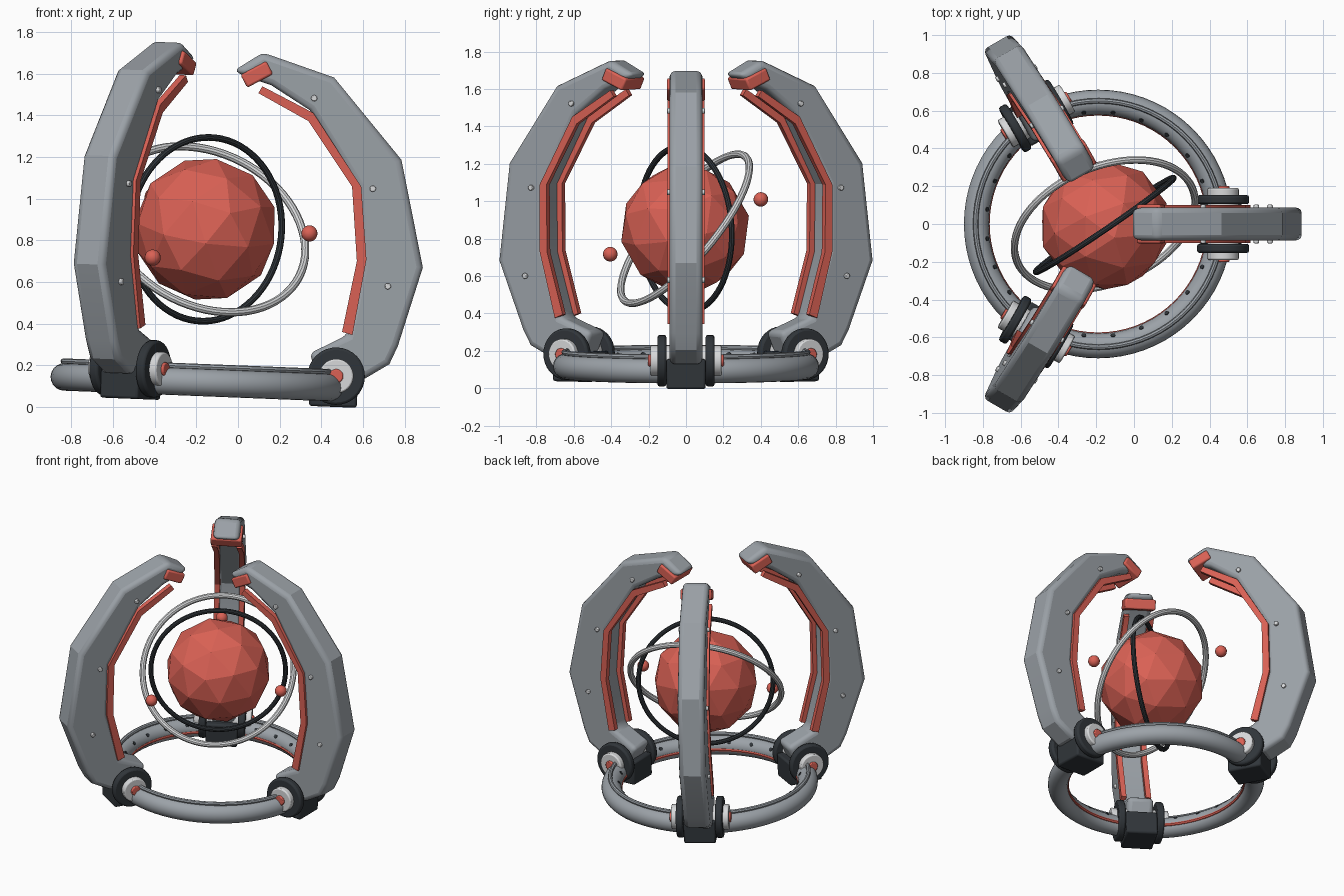
import bpy, bmesh, math
from mathutils import Matrix, Vector

if "Cube" in bpy.data.objects:
    bpy.data.objects.remove(bpy.data.objects["Cube"])


def material(name, rgb):
    m = bpy.data.materials.new(name)
    m.diffuse_color = (*rgb, 1)
    m.use_nodes = True
    m.node_tree.nodes["Principled BSDF"].inputs["Base Color"].default_value = m.diffuse_color
    return m


GREY = material("steel_grey", (0.33, 0.36, 0.39))
RED = material("coral_red", (0.70, 0.12, 0.09))
WHITE = material("pale_grey", (0.68, 0.69, 0.70))
DARK = material("charcoal", (0.03, 0.036, 0.042))


def finish(bm, name, mat, matrix=Matrix(), bevel=0, segments=2, smooth=True):
    """Turn a bmesh into an object, with optional rounded edges."""
    bmesh.ops.recalc_face_normals(bm, faces=bm.faces)
    bm.transform(matrix)
    me = bpy.data.meshes.new(name)
    bm.to_mesh(me)
    bm.free()
    me.materials.append(mat)
    ob = bpy.data.objects.new(name, me)
    bpy.context.collection.objects.link(ob)
    if bevel:
        mod = ob.modifiers.new("rounded", 'BEVEL')
        mod.width, mod.segments = bevel, segments
        mod.limit_method, mod.angle_limit = 'ANGLE', math.radians(48)
    if smooth:
        bpy.ops.object.select_all(action='DESELECT')
        ob.select_set(True)
        bpy.context.view_layer.objects.active = ob
        bpy.ops.object.shade_smooth_by_angle(angle=math.radians(30 if not bevel else 24))
    return ob


def prism(name, pts, y0, y1, mat, matrix, bevel=0, segments=2):
    """Extrude an x-z outline from y0 to y1."""
    bm = bmesh.new()
    face = bm.faces.new([bm.verts.new((x, y0, z)) for x, z in pts])
    new = bmesh.ops.extrude_face_region(bm, geom=[face])["geom"]
    bmesh.ops.translate(bm, vec=(0, y1 - y0, 0),
                        verts=[v for v in new if isinstance(v, bmesh.types.BMVert)])
    return finish(bm, name, mat, matrix, bevel, segments)


def box(name, size, mat, matrix, bevel=0):
    bm = bmesh.new()
    bmesh.ops.create_cube(bm, size=1, matrix=Matrix.Diagonal((*size, 1)))
    return finish(bm, name, mat, matrix, bevel)


def disc(name, x, z, y0, y1, r, mat, matrix, bevel=0, sides=32):
    """Cylinder along y."""
    bm = bmesh.new()
    m = Matrix.Translation((x, (y0 + y1) / 2, z)) @ Matrix.Rotation(math.pi / 2, 4, 'X')
    bmesh.ops.create_cone(bm, cap_ends=True, segments=sides, radius1=r, radius2=r,
                          depth=abs(y1 - y0), matrix=m)
    return finish(bm, name, mat, matrix, bevel)


def torus(name, major, minor, mat, matrix, n=72, k=14):
    bm = bmesh.new()
    rows = []
    for i in range(n):
        a = 2 * math.pi * i / n
        rows.append([bm.verts.new(((major + minor * math.cos(b)) * math.cos(a),
                                   (major + minor * math.cos(b)) * math.sin(a),
                                   minor * math.sin(b)))
                     for b in (2 * math.pi * j / k for j in range(k))])
    for i in range(n):
        p, q = rows[i], rows[(i + 1) % n]
        for j in range(k):
            bm.faces.new((p[j], q[j], q[(j + 1) % k], p[(j + 1) % k]))
    return finish(bm, name, mat, matrix, smooth=True)


# Slightly tilted base frame
BASE = Matrix.Translation((-0.19, 0, 0.118)) @ Matrix.Rotation(0.04, 4, 'Y')
HINGE = Vector((0.66, 0, 0.056))

# Base ring with top rail, inner glow band and recessed dots
torus("base_ring", 0.645, 0.066, GREY, BASE, 72, 20)
torus("ring_rail", 0.652, 0.014, GREY, BASE @ Matrix.Translation((0, 0, 0.075)), 72, 8)
torus("ring_inner_band", 0.587, 0.013, RED, BASE @ Matrix.Translation((0, 0, -0.01)), 72, 8)
bm = bmesh.new()
for i in range(24):
    m = (Matrix.Rotation(2 * math.pi * (i + 0.5) / 24, 4, 'Z')
         @ Matrix.Translation((0.645, 0, 0)) @ Matrix.Rotation(math.radians(-50), 4, 'Y')
         @ Matrix.Translation((0, 0, 0.062)))
    bmesh.ops.create_cone(bm, cap_ends=True, segments=10, radius1=0.013, radius2=0.013,
                          depth=0.014, matrix=m)
finish(bm, "ring_dots", DARK, BASE)

# Arm outline, outer side first, then inner side back down
ARM = [(0.41, 0.12), (0.60, 0.13), (0.727, 0.205), (0.768, 0.292), (0.888, 0.67),
       (0.785, 1.187), (0.462, 1.582), (0.12, 1.702), (-0.02, 1.615), (0.03, 1.59),
       (0.16, 1.545), (0.345, 1.425), (0.575, 1.06), (0.60, 0.70), (0.525, 0.345), (0.34, 0.255)]
# Glowing strip outline along the inner edge
STRIP = [(0.55, 0.345), (0.617, 0.708), (0.592, 1.058), (0.362, 1.412), (0.117, 1.54),
         (0.098, 1.507), (0.338, 1.373), (0.548, 1.058), (0.571, 0.70), (0.50, 0.36)]
SCREWS = [(0.366, 1.483), (0.648, 1.048), (0.72, 0.579)]

for n, (angle, opening) in enumerate([(0, 0), (120, 0.115), (240, 0.115)], 1):
    spin = BASE @ Matrix.Rotation(math.radians(angle), 4, 'Z')
    swing = (Matrix.Translation(HINGE) @ Matrix.Rotation(opening, 4, 'Y')
             @ Matrix.Translation(-HINGE))
    pose = spin @ swing @ BASE.inverted()
    prism(f"arm_{n}", ARM, -0.087, 0.087, GREY, pose, 0.03, 3)
    # Red claw pad wrapped around the tip
    box(f"claw_pad_{n}", (0.14, 0.205, 0.07), RED,
        pose @ Matrix.Translation((0.09, 0, 1.597)) @ Matrix.Rotation(math.radians(-28), 4, 'Y'), 0.01)
    # Mount block sitting on the ring
    box(f"mount_block_{n}", (0.23, 0.21, 0.16), DARK,
        spin @ Matrix.Translation((0.65, 0, -0.012)), 0.012)
    for s, side in ((-1, "right"), (1, "left")):
        prism(f"glow_strip_{n}_{side}", STRIP, s * 0.065, s * 0.1, RED, pose)
        for i, (x, z) in enumerate(SCREWS, 1):
            disc(f"screw_{n}_{side}_{i}", x, z, s * 0.08, s * 0.102, 0.015, WHITE, pose, 0.004, 12)
        # Hinge wheel, hub and cap
        x, z = HINGE.x, HINGE.z
        disc(f"hinge_wheel_{n}_{side}", x, z, s * 0.105, s * 0.153, 0.138, DARK, spin, 0.012)
        disc(f"hinge_hub_{n}_{side}", x, z, s * 0.06, s * 0.19, 0.083, WHITE, spin, 0.008)
        disc(f"hinge_cap_{n}_{side}", x, z, s * 0.18, s * 0.202, 0.034, RED, spin, 0.006, 20)

# Faceted core
CORE = Matrix.Translation((-0.155, -0.005, 0.853))
bm = bmesh.new()
bmesh.ops.create_icosphere(bm, subdivisions=2, radius=0.348)
finish(bm, "core", RED, CORE @ Matrix.Rotation(0.2, 4, 'X') @ Matrix.Rotation(0.15, 4, 'Y'), smooth=False)

# Two orbit hoops around the core
for name, normal, R, r, mat in (("pale_hoop", (-0.31, 0.73, -0.61), 0.503, 0.02, WHITE),
                                ("dark_hoop", (-0.56, 0.82, 0.05), 0.442, 0.016, DARK)):
    turn = Vector(normal).to_track_quat('Z', 'Y').to_matrix().to_4x4()
    torus(name, R, r, mat, CORE @ turn, 72, 10)

# Small satellites
for i, p in enumerate([(0.343, 0, 0.833), (-0.41, -0.405, 0.717), (-0.41, 0.40, 1.01)], 1):
    bm = bmesh.new()
    bmesh.ops.create_uvsphere(bm, u_segments=16, v_segments=10, radius=0.039)
    finish(bm, f"satellite_{i}", RED, Matrix.Translation(p))
